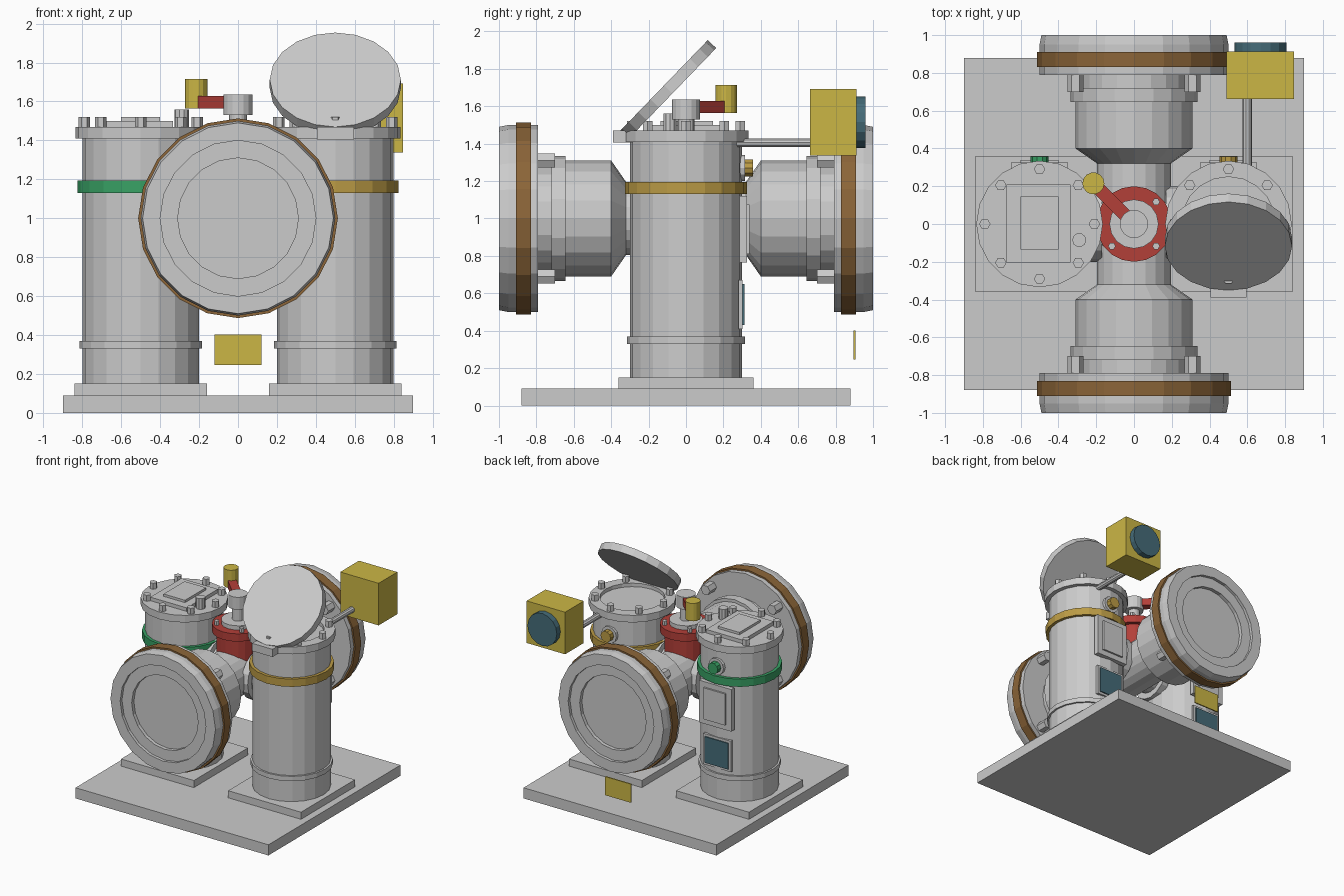
import bpy, bmesh, math
from mathutils import Vector, Matrix

if "Cube" in bpy.data.objects:
    bpy.data.objects.remove(bpy.data.objects["Cube"])


def material(name, rgb):
    m = bpy.data.materials.new(name)
    m.diffuse_color = (*rgb, 1)
    m.use_nodes = True
    m.node_tree.nodes["Principled BSDF"].inputs["Base Color"].default_value = m.diffuse_color
    return m


YELLOW = material("yellow", (0.60, 0.47, 0.06))
ORANGE = material("ochre", (0.50, 0.33, 0.06))
GREEN = material("green", (0.04, 0.36, 0.13))
RED = material("red", (0.45, 0.05, 0.04))
TEAL = material("teal", (0.06, 0.15, 0.19))
BROWN = material("brown", (0.26, 0.13, 0.04))


def finish(name, bm, mat):
    bmesh.ops.recalc_face_normals(bm, faces=bm.faces)
    me = bpy.data.meshes.new(name)
    bm.to_mesh(me)
    bm.free()
    ob = bpy.data.objects.new(name, me)
    bpy.context.collection.objects.link(ob)
    if mat:
        me.materials.append(mat)
    return ob


def box(name, x, y, z, mat=None):
    """Box from (min, max) ranges."""
    bm = bmesh.new()
    bmesh.ops.create_cube(bm, size=1)
    for v in bm.verts:
        v.co = [sum(r) / 2 + c * (r[1] - r[0]) for r, c in zip((x, y, z), v.co)]
    return finish(name, bm, mat)


def lathe(name, profile, loc=(0, 0, 0), axis=(0, 0, 1), n=20, mat=None, closed=False):
    """Revolve (radius, distance along axis) points."""
    bm = bmesh.new()
    rings = []
    for r, t in profile:
        if r == 0:
            rings.append([bm.verts.new((0, 0, t))] * n)
        else:
            rings.append([bm.verts.new((r * math.cos(2 * math.pi * i / n),
                                        r * math.sin(2 * math.pi * i / n), t)) for i in range(n)])
    pairs = list(zip(rings, rings[1:]))
    if closed:
        pairs.append((rings[-1], rings[0]))
    for a, b in pairs:
        for i in range(n):
            j = (i + 1) % n
            bm.faces.new(list(dict.fromkeys((a[i], a[j], b[j], b[i]))))
    rot = Vector(axis).to_track_quat('Z', 'Y').to_matrix().to_4x4()
    bm.transform(Matrix.Translation(loc) @ rot)
    return finish(name, bm, mat)


def cyl(name, r, t0, t1, loc=(0, 0, 0), axis=(0, 0, 1), n=20, mat=None):
    return lathe(name, [(0, t0), (r, t0), (r, t1), (0, t1)], loc, axis, n, mat)


# base
box("base_plate", (-.9, .9), (-.88, .88), (0, .09))

# two filter columns
for side, x, colour in (("left", -.5, GREEN), ("right", .5, ORANGE)):
    at = (x, 0, 0)
    box(side + "_plinth", (x - .34, x + .34), (-.36, .36), (.09, .15))
    body = [(0, .15), (.3, .15), (.3, .33), (.315, .33), (.315, .37), (.3, .37),
            (.3, 1.41), (.335, 1.41), (.335, 1.47)]
    # left is closed by its lid, right has an open mouth
    body += [(0, 1.47)] if side == "left" else [(.25, 1.47), (.25, 1.44), (0, 1.44)]
    lathe(side + "_column", body, at)
    lathe(side + "_colour_band", [(.295, 1.13), (.325, 1.13), (.325, 1.195), (.295, 1.195)],
          at, mat=colour, closed=True)
    for i in range(8):
        a = i * math.pi / 4
        cyl(side + "_flange_bolt", .03, 1.46, 1.52,
            (x + .29 * math.cos(a), .29 * math.sin(a), 0), n=6)
    # rear plug, label plate and window
    cyl(side + "_plug_seat", .07, .28, .315, (x, 0, 1.27), (0, 1, 0), 12)
    cyl(side + "_plug", .047, .28, .358, (x, 0, 1.27), (0, 1, 0), 10, colour)
    box(side + "_label_plate", (x - .15, x + .15), (.285, .325), (.765, 1.12))
    box(side + "_label_panel", (x - .1, x + .1), (.32, .34), (.81, 1.075))
    box(side + "_window_frame", (x - .13, x + .13), (.28, .303), (.41, .67))
    box(side + "_window", (x - .11, x + .11), (.29, .312), (.43, .65), TEAL)

# closed lid fittings
box("lid_plate", (-.675, -.335), (-.205, .21), (1.46, 1.5))
box("lid_panel", (-.6, -.4), (-.135, .145), (1.49, 1.52))
cyl("lid_vent", .037, 1.46, 1.56, (-.29, -.085, 0), n=10)

# open lid and hinge
tilt = math.radians(46)
cyl("open_lid", .337, -.031, .031, (.5, -.095, 1.69), (0, -math.sin(tilt), math.cos(tilt)))
box("lid_hinge", (.405, .595), (-.39, -.29), (1.405, 1.47))

# main pipe: front and back nozzles
for side, s in (("front", -1), ("back", 1)):
    ax = (0, s, 0)
    c = (0, 0, 1)
    lathe(side + "_nozzle", [
        (0, 0), (.195, 0), (.195, .32), (.31, .4), (.31, .645), (.335, .645), (.335, .72),
        (.29, .72), (.29, .79), (.5, .79), (.5, .95), (.49, 1), (.4, 1), (.4, .975),
        (.31, .975), (.31, .945), (0, .945)], c, ax)
    lathe(side + "_gasket", [(.49, .83), (.513, .83), (.513, .91), (.49, .91)],
          c, ax, mat=BROWN, closed=True)
    for bx in (-.31, .31):
        for bz in (.69, 1.31):
            cyl(side + "_nozzle_bolt", .043, .7, .8, (bx, 0, bz), ax, 6)

# cross pipe joining the columns
for s in (-1, 1):
    cyl("cross_pipe", .15, 0, .3, (0, 0, 1), (s, 0, 0), 16)
    cyl("cross_pipe_collar", .2, .17, .23, (0, 0, 1), (s, 0, 0), 16)

# changeover valve
lathe("valve_body", [(0, 1.05), (.165, 1.05), (.165, 1.32), (.2, 1.32), (.2, 1.385), (0, 1.385)],
      mat=RED)
lathe("valve_stem", [(0, 1.38), (.13, 1.38), (.13, 1.42), (.045, 1.42), (.045, 1.53),
                     (.075, 1.53), (.075, 1.635), (0, 1.635)], n=16)
for sx in (-1, 1):
    for sy in (-1, 1):
        cyl("valve_bolt", .02, 1.38, 1.42, (sx * .117, sy * .117, 0), n=6)
lever = box("valve_lever", (.03, .31), (-.034, .034), (1.565, 1.627), RED)
lever.rotation_euler.z = math.radians(135)
cyl("lever_handle", .058, 1.565, 1.715, (-.215, .215, 0), n=14, mat=YELLOW)

# pressure gauge on its arm
cyl("gauge_arm", .025, .26, .68, (.6, 0, 1.405), (0, 1, 0), 10)
box("gauge_housing", (.49, .848), (.663, .912), (1.337, 1.692), YELLOW)
cyl("gauge_dial", .137, .9, .96, (.67, 0, 1.515), (0, 1, 0), 16, TEAL)

# rear tag
box("rear_tag", (-.12, .12), (.895, .905), (.245, .402), YELLOW)
